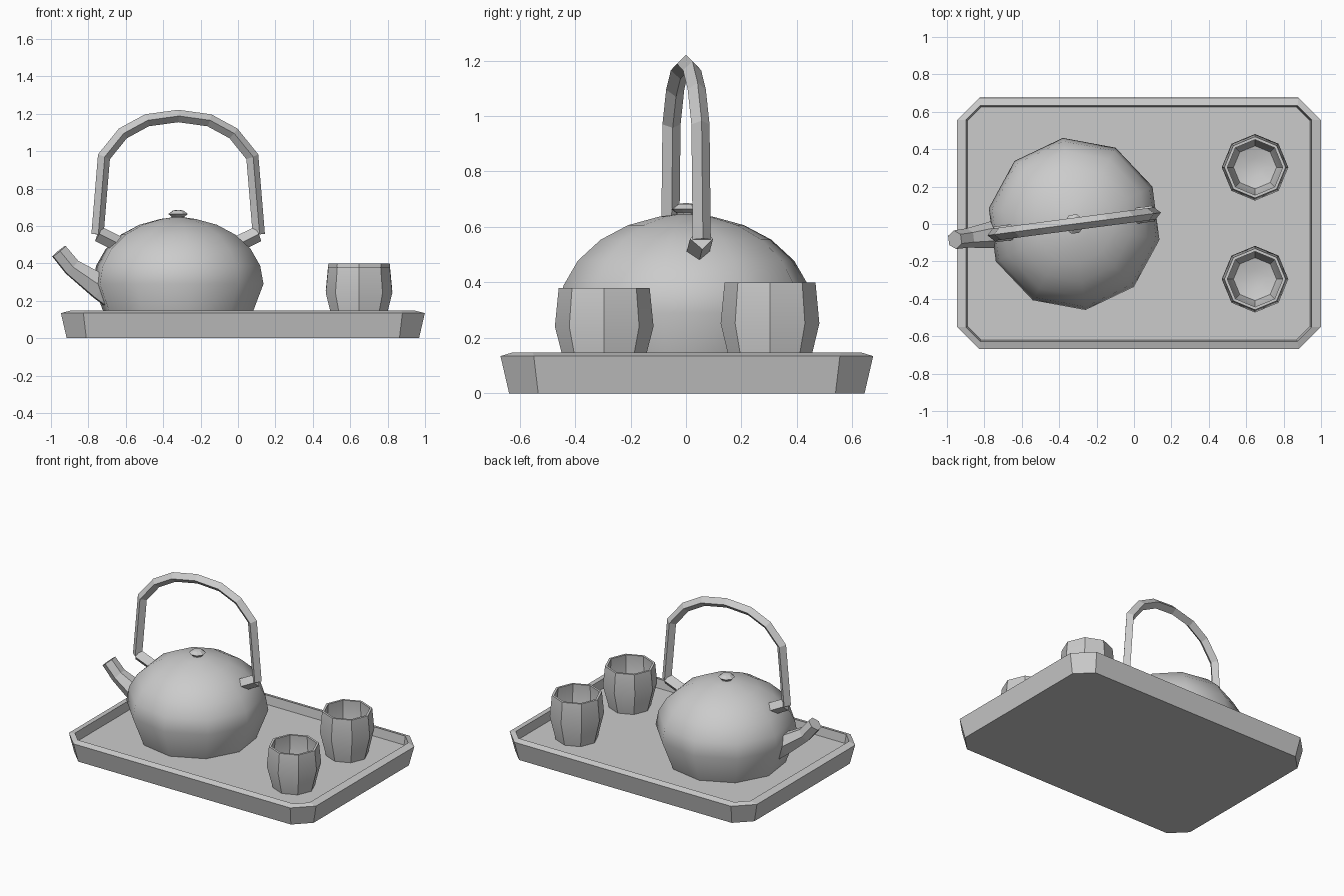
import bpy, bmesh
from math import sin, cos, pi, radians, sqrt
from mathutils import Vector, Matrix

if "Cube" in bpy.data.objects:
    bpy.data.objects.remove(bpy.data.objects["Cube"])


def finish(name, bm, smooth=None):
    bmesh.ops.remove_doubles(bm, verts=bm.verts, dist=1e-5)
    bmesh.ops.recalc_face_normals(bm, faces=bm.faces)
    me = bpy.data.meshes.new(name)
    bm.to_mesh(me)
    bm.free()
    ob = bpy.data.objects.new(name, me)
    bpy.context.collection.objects.link(ob)
    if smooth:
        bpy.context.view_layer.objects.active = ob
        bpy.ops.object.select_all(action='DESELECT')
        ob.select_set(True)
        bpy.ops.object.shade_smooth_by_angle(angle=radians(smooth))
    return ob


def skin(name, rings, smooth=None):
    """Bridge equal-sized rings of points and cap both ends."""
    bm = bmesh.new()
    loops = [[bm.verts.new(p) for p in r] for r in rings]
    n = len(loops[0])
    for a, b in zip(loops, loops[1:]):
        for i in range(n):
            j = (i + 1) % n
            bm.faces.new((a[i], a[j], b[j], b[i]))
    bm.faces.new(loops[0][::-1])
    bm.faces.new(loops[-1])
    return finish(name, bm, smooth)


def lathe(name, profile, sides, start=0.0, smooth=None):
    return skin(name, [[(r * cos(start + 2 * pi * i / sides),
                         r * sin(start + 2 * pi * i / sides), z)
                        for i in range(sides)] for r, z in profile], smooth)


def sweep(name, path, radii, sides, start=0.0, smooth=None):
    """Sweep an n-gon along an (x, z) path with mitred joints."""
    pts = [Vector((x, 0, z)) for x, z in path]
    rings = []
    for k, p in enumerate(pts):
        d0 = (p - pts[k - 1]).normalized() if k else None
        d1 = (pts[k + 1] - p).normalized() if k < len(pts) - 1 else None
        d0, d1 = d0 or d1, d1 or d0
        t = (d0 + d1).normalized()
        nrm = Vector((-t.z, 0, t.x)) / t.dot(d0)
        rings.append([p + radii[k] * (cos(a) * nrm + sin(a) * Vector((0, 1, 0)))
                      for a in [start + 2 * pi * i / sides for i in range(sides)]])
    return skin(name, rings, smooth)


# Tray: chamfered rectangle loops, outside up over the rim and down to the floor
def tray_loop(hx, hy, c, z):
    corners = [(hx, hy - c), (hx - c, hy), (c - hx, hy), (-hx, hy - c),
               (-hx, c - hy), (c - hx, -hy), (hx - c, -hy), (hx, c - hy)]
    return [(x + 0.026, y + 0.003, z) for x, y in corners]


FLOOR = 0.085
skin("tray", [tray_loop(0.942, 0.641, 0.105, 0), tray_loop(0.973, 0.672, 0.12, 0.134),
              tray_loop(0.923, 0.63, 0.075, 0.147), tray_loop(0.915, 0.622, 0.072, FLOOR)])

# Kettle body: flared foot under an ellipsoidal dome
dome = [(0.464 * cos(t), 0.29 + 0.355 * sin(t)) for t in [radians(d) for d in (0, 16, 32, 48, 63, 78)]]
kettle = [lathe("kettle_body", [(0.385, FLOOR)] + dome + [(0.04, 0.645)], 10, pi / 10, 37)]

# Lid knob
kettle.append(lathe("lid_knob", [(0.036, 0.63), (0.036, 0.65), (0.054, 0.664),
                                 (0.03, 0.682), (0.008, 0.686)], 8, pi / 8))

# Spout, bent and tapered
kettle.append(sweep("spout", [(-0.34, 0.225), (-0.418, 0.273), (-0.573, 0.38), (-0.643, 0.465)],
                    [0.085, 0.076, 0.052, 0.05], 6, pi / 6))

# Handle hoop with a diamond section
half = [(0.435, 0.555), (0.4, 0.97), (0.298, 1.095), (0.168, 1.165)]
hoop = [(-x, z) for x, z in half] + [(0, 1.188)] + half[::-1]
kettle.append(sweep("handle", hoop, [0.033] * len(hoop), 4))

# Lugs joining the handle to the body
for side, s in (("left", -1), ("right", 1)):
    kettle.append(sweep("handle_lug_" + side, [(s * 0.32, 0.503), (s * 0.43, 0.557)], [0.042] * 2, 4))

# Turn the whole kettle slightly on the tray
for ob in kettle:
    ob.data.transform(Matrix.Translation((-0.32, 0, 0)) @ Matrix.Rotation(radians(7.5), 4, 'Z'))

# Cups: hollow octagons, the back one a little taller
for side, y, top in (("front", -0.295, 0.38), ("back", 0.303, 0.4)):
    h = top - FLOOR
    prof = [(0.138, 0), (0.178, 0.53), (0.164, 1), (0.148, 1),
            (0.158, 0.55), (0.115, 0.16), (0.05, 0.1)]
    cup = lathe("cup_" + side, [(r, FLOOR + t * h) for r, t in prof], 8, 0, 35)
    cup.data.transform(Matrix.Translation((0.647, y, 0)))
